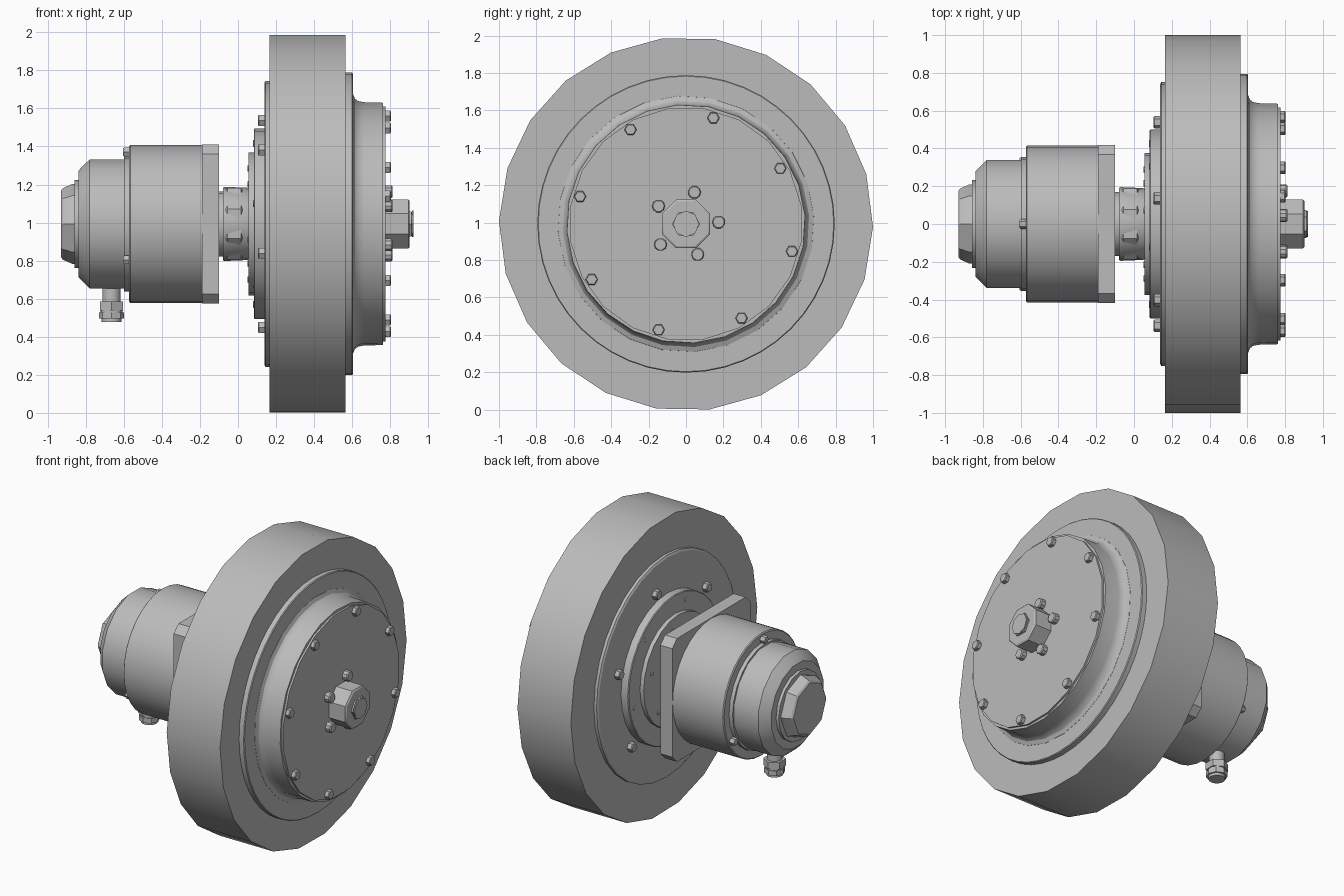
import bpy, bmesh, math
from mathutils import Matrix, Vector

cube = bpy.data.objects.get("Cube")
if cube:
    bpy.data.objects.remove(cube, do_unlink=True)

AXIS_Z = 0.993

grey = bpy.data.materials.new("machine grey")
grey.use_nodes = True
colour = (0.5, 0.5, 0.5, 1)
grey.diffuse_color = colour
grey.node_tree.nodes["Principled BSDF"].inputs["Base Color"].default_value = colour


def finish(name, bm):
    bmesh.ops.recalc_face_normals(bm, faces=bm.faces)
    mesh = bpy.data.meshes.new(name)
    bm.to_mesh(mesh)
    bm.free()
    mesh.materials.append(grey)
    obj = bpy.data.objects.new(name, mesh)
    bpy.context.collection.objects.link(obj)
    bpy.ops.object.select_all(action='DESELECT')
    obj.select_set(True)
    bpy.context.view_layer.objects.active = obj
    bpy.ops.object.shade_smooth_by_angle(angle=math.radians(28))
    return obj


def add_turned(bm, profile, sides, phase=0, offset=(0, 0)):
    """Turn (x, radius) points about an axis parallel to x; cap both ends."""
    rings = []
    for x, r in profile:
        ring = []
        for i in range(sides):
            a = math.radians(phase) + math.tau * i / sides
            ring.append(bm.verts.new((x, offset[0] + r * math.cos(a),
                                      AXIS_Z + offset[1] + r * math.sin(a))))
        rings.append(ring)
    for a, b in zip(rings, rings[1:]):
        for i in range(sides):
            j = (i + 1) % sides
            bm.faces.new((a[i], a[j], b[j], b[i]))
    bm.faces.new(rings[0])
    bm.faces.new(rings[-1])


def turned(name, profile, sides, phase=0):
    bm = bmesh.new()
    add_turned(bm, profile, sides, phase)
    return finish(name, bm)


def bolt_circle(name, count, radius, phase, x0, x1, size, sides=6):
    """Ring of bolt heads; x1 is the exposed end, slightly chamfered."""
    bm = bmesh.new()
    tip = x1 - (x1 - x0) * 0.15
    for i in range(count):
        a = math.radians(phase) + math.tau * i / count
        add_turned(bm, [(x0, size), (tip, size), (x1, size * 0.85)], sides, 0,
                   (radius * math.cos(a), radius * math.sin(a)))
    return finish(name, bm)


# Wheel
turned("tyre", [(0.165, 1), (0.565, 1)], 22, -0.9)
turned("outer_hub_disc", [(0.55, 0.795), (0.598, 0.795), (0.603, 0.79)], 48)
turned("hub_barrel", [(0.59, 0.69), (0.604, 0.685), (0.614, 0.66), (0.63, 0.647),
                      (0.66, 0.641), (0.762, 0.638)], 24, 4)
turned("cover_plate", [(0.75, 0.625), (0.775, 0.625)], 20, 9)
bolt_circle("cover_bolts", 8, 0.585, 30.5, 0.77, 0.803, 0.033)
bolt_circle("hub_bolts", 5, 0.175, 3, 0.77, 0.812, 0.035, 10)
turned("hub_nut", [(0.77, 0.14), (0.895, 0.14), (0.902, 0.13)], 8, 22.5)
turned("hub_screw", [(0.89, 0.075), (0.912, 0.075)], 6)
turned("hub_screw_tip", [(0.905, 0.06), (0.912, 0.06), (0.915, 0.07), (0.922, 0.07)], 8)

# Inner side of the wheel
turned("inner_hub_disc", [(0.138, 0.74), (0.145, 0.752), (0.18, 0.752)], 32)
turned("bearing_flange", [(0.083, 0.495), (0.088, 0.5), (0.15, 0.5)], 28)
turned("bearing_cap", [(0.055, 0.375), (0.09, 0.375)], 24)
bolt_circle("bearing_bolts", 6, 0.56, 16, 0.14, 0.104, 0.033)
bolt_circle("flange_screws", 6, 0.44, 46, 0.09, 0.079, 0.018, 8)
bolt_circle("cap_screws", 6, 0.3, 16, 0.06, 0.05, 0.016, 8)

# Coupling between wheel and motor
turned("shaft_collar", [(-0.12, 0.17), (-0.078, 0.17)], 20)
turned("coupling_nut", [(-0.08, 0.18), (-0.055, 0.203), (0.015, 0.203), (0.028, 0.185)], 8, 22.5)
turned("shaft_sleeve", [(-0.08, 0.19), (-0.07, 0.195), (0.05, 0.19), (0.07, 0.18)], 24)

# Motor mounting plate: a square with clipped corners
bm = bmesh.new()
half, clip = 0.418, 0.05
for x in (-0.19, -0.1):
    corners = []
    for k in range(4):
        turn = Matrix.Rotation(k * math.pi / 2, 4, 'X')
        for y, z in ((half, half - clip), (half - clip, half)):
            corners.append(bm.verts.new(Vector((x, 0, AXIS_Z)) + turn @ Vector((0, y, z))))
    bm.faces.new(corners)
bm.verts.ensure_lookup_table()
for i in range(8):
    j = (i + 1) % 8
    bm.faces.new((bm.verts[i], bm.verts[j], bm.verts[8 + j], bm.verts[8 + i]))
finish("mounting_plate", bm)

# Motor
turned("motor_body", [(-0.572, 0.408), (-0.566, 0.415), (-0.18, 0.415)], 32)
turned("motor_step", [(-0.598, 0.355), (-0.56, 0.355)], 24)
turned("motor_rear_housing", [(-0.838, 0.285), (-0.825, 0.3), (-0.78, 0.345), (-0.57, 0.345)], 16, 11.25)
bolt_circle("motor_bolts", 3, 0.378, 90, -0.56, -0.605, 0.026)
turned("end_cap_washer", [(-0.858, 0.232), (-0.83, 0.232)], 16)
turned("end_cap", [(-0.93, 0.175), (-0.92, 0.188), (-0.87, 0.21), (-0.85, 0.21)], 8, 90)

# Cable gland hanging under the motor
gland = [("gland_neck", 0.048, 0.57, 0.67, 16), ("gland_hex", 0.07, 0.538, 0.585, 6),
         ("gland_collar", 0.058, 0.52, 0.545, 16), ("gland_nut", 0.066, 0.495, 0.528, 8),
         ("gland_tip", 0.052, 0.478, 0.5, 16)]
for name, radius, low, high, sides in gland:
    bm = bmesh.new()
    bmesh.ops.create_cone(bm, cap_ends=True, segments=sides, radius1=radius, radius2=radius,
                          depth=high - low,
                          matrix=Matrix.Translation((-0.665, 0, (low + high) / 2)))
    finish(name, bm)
